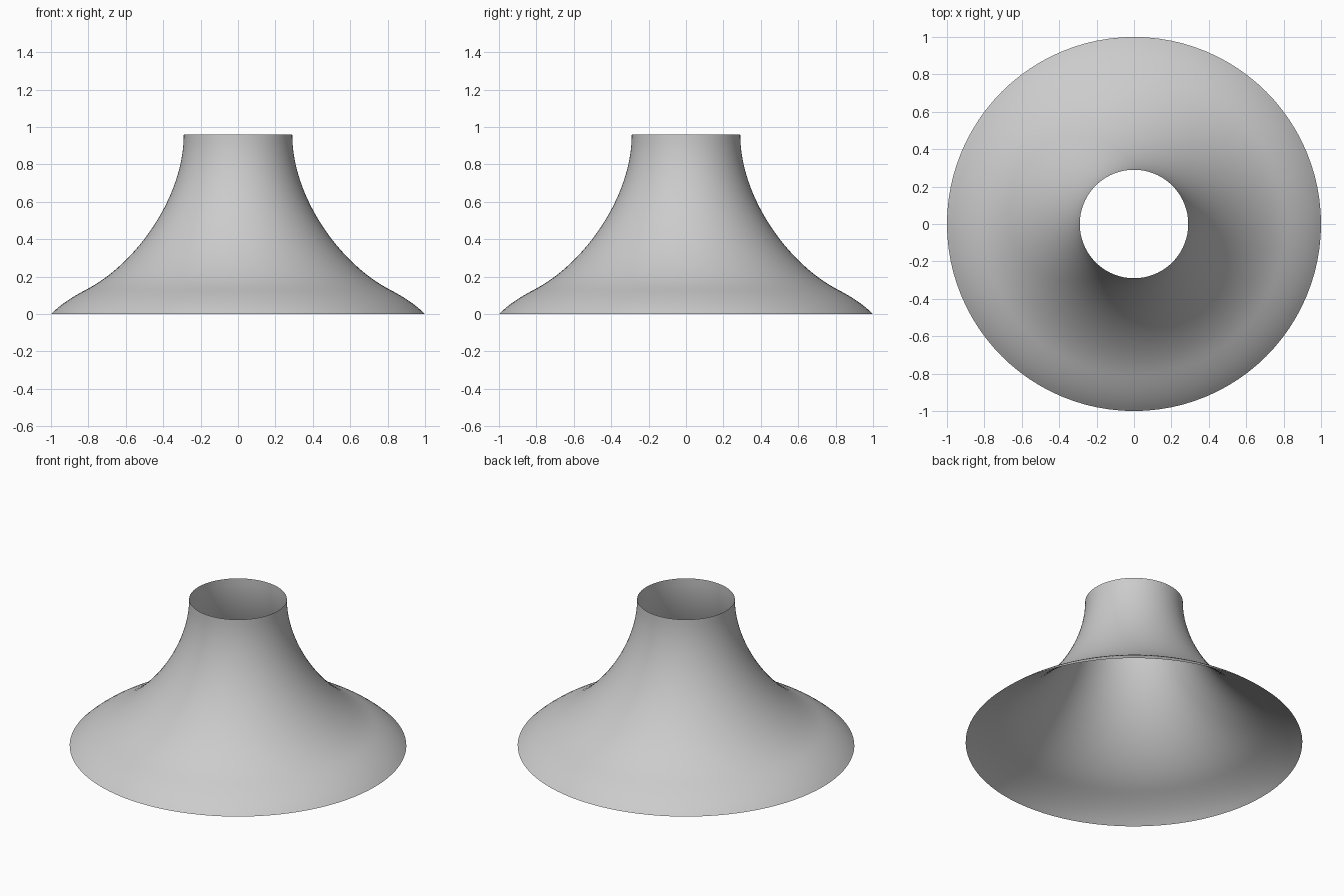
import bpy
import bmesh
from math import pi
from mathutils import Vector
from mathutils.geometry import interpolate_bezier

cube = bpy.data.objects.get("Cube")
if cube:
    bpy.data.objects.remove(cube, do_unlink=True)

SIDES = 96

# Plain grey finish
grey = bpy.data.materials.new("light_grey")
grey.use_nodes = True
colour = (0.6, 0.6, 0.6, 1)
grey.diffuse_color = colour
grey.node_tree.nodes["Principled BSDF"].inputs["Base Color"].default_value = colour


def curve(points, steps):
    """Sample a cubic curve given as (radius, height) control points."""
    return interpolate_bezier(*[Vector((r, 0, z)) for r, z in points], steps)


# Concave neck sweeping out, then a gently convex skirt down to the rim
neck = curve([(0.29, 0.96), (0.29, 0.62), (0.55, 0.27), (0.8, 0.137)], 25)
skirt = curve([(0.8, 0.137), (0.87, 0.1), (0.94, 0.06), (1, 0)], 10)
profile = neck + skirt[1:]

# Thin open shell turned around the vertical axis
bm = bmesh.new()
verts = [bm.verts.new(p) for p in profile]
edges = [bm.edges.new(pair) for pair in zip(verts, verts[1:])]
bmesh.ops.spin(bm, geom=verts + edges, cent=(0, 0, 0), axis=(0, 0, 1),
               angle=2 * pi, steps=SIDES, use_merge=True)
bmesh.ops.remove_doubles(bm, verts=bm.verts[:], dist=0.0001)

# Make the faces point outwards
bm.normal_update()
if sum(f.normal.z for f in bm.faces) < 0:
    bmesh.ops.reverse_faces(bm, faces=bm.faces[:])
for face in bm.faces:
    face.smooth = True

mesh = bpy.data.meshes.new("flared_shell")
bm.to_mesh(mesh)
bm.free()
mesh.materials.append(grey)
shell = bpy.data.objects.new("flared_shell", mesh)
bpy.context.collection.objects.link(shell)
